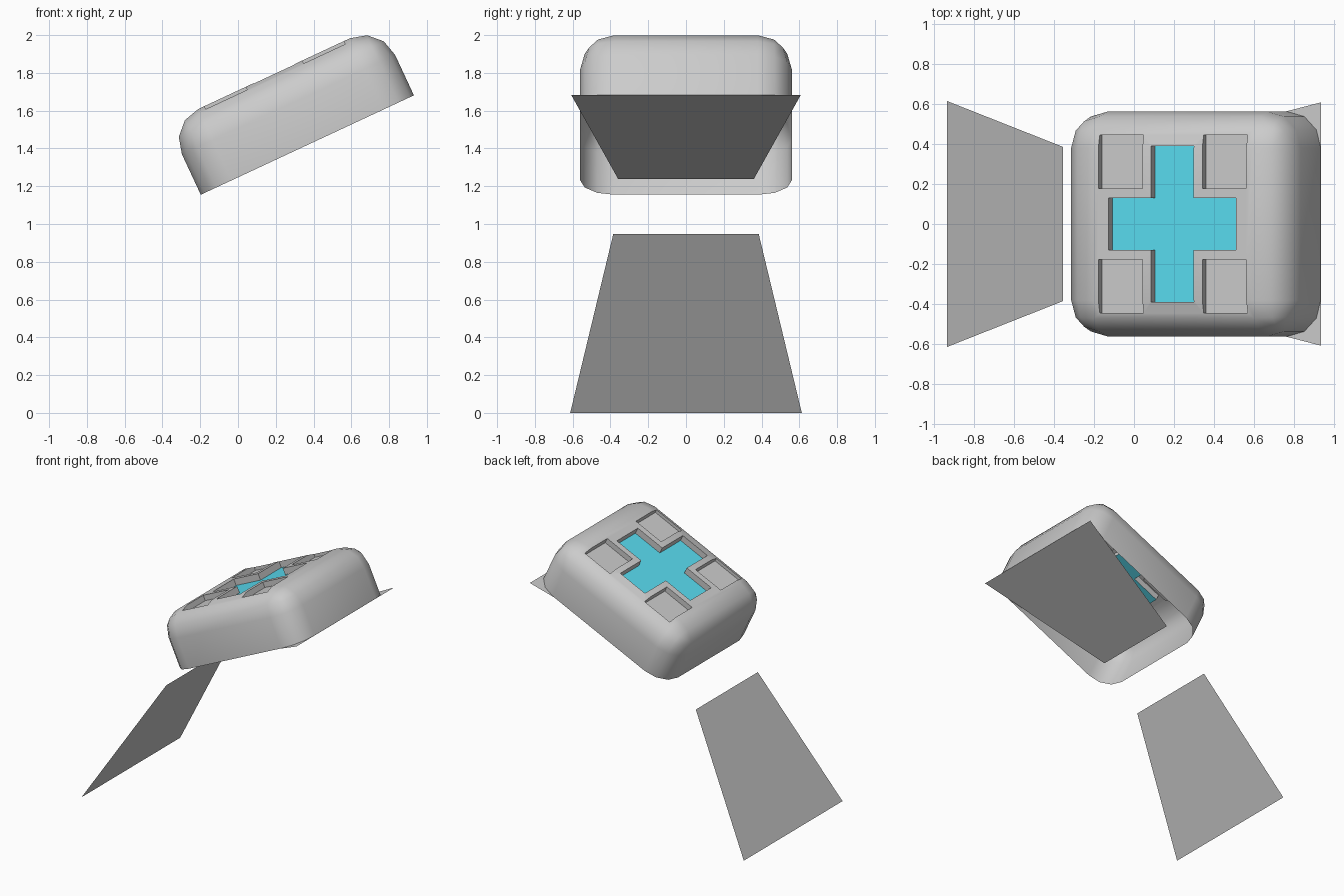
import bpy, bmesh
from math import radians
from mathutils import Matrix, Vector

if "Cube" in bpy.data.objects:
    bpy.data.objects.remove(bpy.data.objects["Cube"])

L, HW, H, R = 1.245, 0.56, 0.417, 0.18      # shell length, half width, height, rounding
MID = L / 2
TILT = Matrix.Translation((-0.197, 0, 1.155)) @ Matrix.Rotation(radians(-25), 4, 'Y')


def make_object(name, bm):
    bmesh.ops.recalc_face_normals(bm, faces=bm.faces[:])
    me = bpy.data.meshes.new(name)
    bm.to_mesh(me)
    bm.free()
    ob = bpy.data.objects.new(name, me)
    bpy.context.collection.objects.link(ob)
    return ob


def prism(bm, outline, depth):
    """Upright cutter reaching `depth` below the shell top."""
    face = bm.faces.new([bm.verts.new((x, y, H - depth)) for x, y in outline])
    ext = bmesh.ops.extrude_face_region(bm, geom=[face], use_keep_orig=True)
    bmesh.ops.translate(bm, vec=(0, 0, depth + 0.2),
                        verts=[v for v in ext['geom'] if isinstance(v, bmesh.types.BMVert)])


def panel(name, points):
    bm = bmesh.new()
    bm.faces.new([bm.verts.new(p) for p in points])
    return make_object(name, bm)


# Rounded shell block, sharp only around its bottom rim
bm = bmesh.new()
bmesh.ops.create_cube(bm, size=1)
for v in bm.verts:
    v.co = Vector(((v.co.x + .5) * L, v.co.y * 2 * HW, (v.co.z + .5) * H))
edges = [e for e in bm.edges if max(v.co.z for v in e.verts) > 0.1]
bmesh.ops.bevel(bm, geom=edges, offset=R, segments=3, profile=0.5, affect='EDGES')
shell = make_object("shell", bm)

# Cutters: centre cross and four corner pockets
CROSS_DEPTH, POCKET_DEPTH = 0.05, 0.042
bm = bmesh.new()
ax, ay, bx, by = 0.352, 0.13, 0.118, 0.388
quarter = [(ax, ay), (bx, ay), (bx, by)]
cross = quarter + [(-x, y) for x, y in reversed(quarter)]
cross += [(-x, -y) for x, y in cross]
prism(bm, [(MID + x, y) for x, y in cross], CROSS_DEPTH)
for sx in (-1, 1):
    for sy in (-1, 1):
        prism(bm, [(MID + sx * x, sy * y) for x, y in
                   ((0.165, 0.178), (0.407, 0.178), (0.407, 0.445), (0.165, 0.445))], POCKET_DEPTH)
cutter = make_object("recess_cutter", bm)
cutter.hide_render = True

mod = shell.modifiers.new("recesses", 'BOOLEAN')
mod.operation, mod.solver, mod.object = 'DIFFERENCE', 'EXACT', cutter
bpy.context.view_layer.objects.active = shell
shell.select_set(True)
bpy.ops.object.modifier_apply(modifier=mod.name)
bpy.data.objects.remove(cutter)

# Open the underside and colour the cross floor
cyan = bpy.data.materials.new("cyan")
cyan.diffuse_color = (0.1, 0.72, 0.88, 1)
cyan.use_nodes = True
cyan.node_tree.nodes["Principled BSDF"].inputs["Base Color"].default_value = cyan.diffuse_color
shell.data.materials.clear()
shell.data.materials.append(None)
shell.data.materials.append(cyan)
bm = bmesh.new()
bm.from_mesh(shell.data)
bmesh.ops.delete(bm, geom=[f for f in bm.faces if all(v.co.z < 0.001 for v in f.verts)],
                 context='FACES')
for f in bm.faces:
    on_floor = all(abs(v.co.z - (H - CROSS_DEPTH)) < 0.002 for v in f.verts)
    f.material_index = 1 if on_floor else 0
bm.to_mesh(shell.data)
bm.free()
bpy.ops.object.shade_smooth_by_angle(angle=radians(40))
shell.matrix_world = TILT

# Tapered flap lying across the open underside
flap = panel("under_flap", [(0.2, -0.36, 0), (1.247, -0.607, 0), (1.247, 0.607, 0), (0.2, 0.36, 0)])
flap.matrix_world = TILT

# Sloping tapered panel reaching the ground
panel("lower_panel", [(-0.932, -0.613, 0), (-0.355, -0.385, 0.947),
                      (-0.355, 0.385, 0.947), (-0.932, 0.613, 0)])
